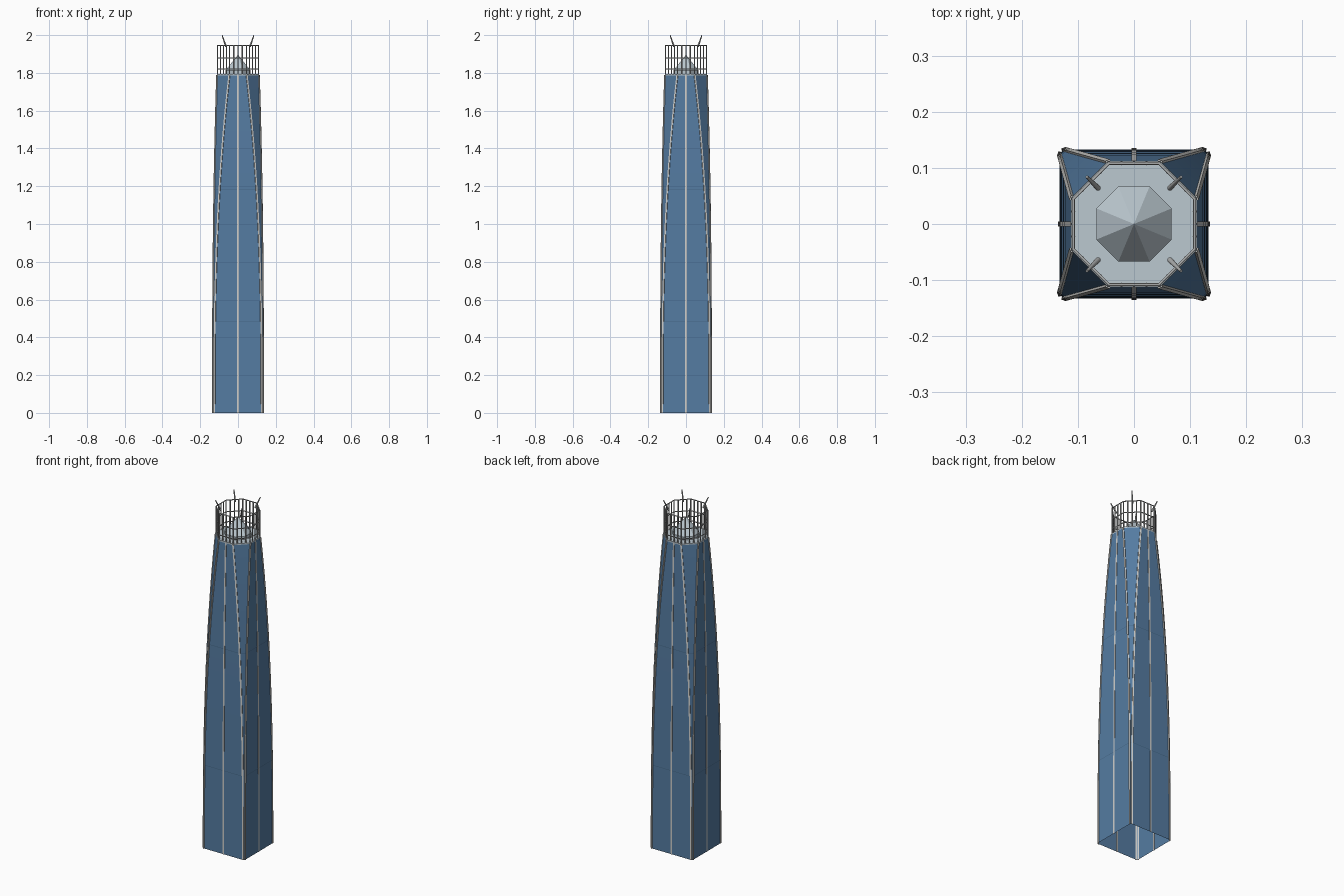
import bpy, bmesh, math
from mathutils import Vector

old = bpy.data.objects.get("Cube")
if old:
    bpy.data.objects.remove(old, do_unlink=True)

ROOF = 1.79
TOP = 1.945
UP = Vector((0, 0, 1))


def material(name, rgb):
    m = bpy.data.materials.new(name)
    m.use_nodes = True
    m.diffuse_color = (*rgb, 1)
    m.node_tree.nodes["Principled BSDF"].inputs["Base Color"].default_value = (*rgb, 1)
    return m


glass = material("blue glass", (0.09, 0.2, 0.36))
band_blue = material("deep blue band", (0.06, 0.14, 0.25))
silver = material("light silver", (0.62, 0.62, 0.6))
steel = material("mid steel", (0.4, 0.41, 0.41))
stone = material("pale roof", (0.5, 0.58, 0.63))


def section(z, grow=0.0):
    """Chamfered square plan of the tower at height z, counter-clockwise."""
    t = min(z / ROOF, 1) ** 2.6
    w = 0.133 - 0.022 * t + grow
    f = 0.125 - 0.079 * t + grow * 0.41
    return [Vector((x, y, z)) for x, y in
            ((f, -w), (w, -f), (w, f), (f, w), (-f, w), (-w, f), (-w, -f), (-f, -w))]


def loft(name, rings, mat, tip=None, roofed=True):
    """Skin a stack of rings, open below, closed above by a roof or a tip."""
    bm = bmesh.new()
    rows = [[bm.verts.new(p) for p in ring] for ring in rings]
    n = len(rows[0])
    for a, b in zip(rows, rows[1:]):
        for i in range(n):
            j = (i + 1) % n
            bm.faces.new((a[i], a[j], b[j], b[i]))
    if tip:
        apex = bm.verts.new(tip)
        for i in range(n):
            bm.faces.new((rows[-1][i], rows[-1][(i + 1) % n], apex))
    elif roofed:
        bm.faces.new(rows[-1])
    mesh = bpy.data.meshes.new(name)
    bm.to_mesh(mesh)
    bm.free()
    mesh.materials.append(mat)
    obj = bpy.data.objects.new(name, mesh)
    bpy.context.collection.objects.link(obj)


def strip(name, path, outward, half, proud, mat):
    """Flat fin following a wall path, poking through to the inside."""
    side = UP.cross(outward) * half
    out = outward * proud
    back = outward * -0.002
    loft(name, [[p - side + back, p - side + out, p + side + out, p + side + back][::-1]
                for p in path], mat)


def rods(name, paths, radius, mat, closed=False, taper=None):
    """Sweep a round bar along each path and join them in one mesh."""
    curve = bpy.data.curves.new(name, "CURVE")
    curve.dimensions = "3D"
    curve.bevel_depth = radius
    curve.bevel_resolution = 4
    curve.use_fill_caps = True
    for path in paths:
        s = curve.splines.new("POLY")
        s.points.add(len(path) - 1)
        for k, p in enumerate(path):
            s.points[k].co = (*p, 1)
            if taper:
                s.points[k].radius = taper[k]
        s.use_cyclic_u = closed
    curve.materials.append(mat)
    obj = bpy.data.objects.new(name, curve)
    bpy.context.collection.objects.link(obj)
    bpy.ops.object.select_all(action="DESELECT")
    obj.select_set(True)
    bpy.context.view_layer.objects.active = obj
    bpy.ops.object.convert(target="MESH")
    bpy.ops.object.shade_smooth_by_angle(angle=math.radians(40))


def octagon(r, z):
    """Regular octagon of flat-to-centre distance r."""
    c = r / math.cos(math.pi / 8)
    return [Vector((c * math.cos(a), c * math.sin(a), z))
            for a in ((k + 0.5) * math.pi / 4 for k in range(8))]


# Glass shaft, open underneath, its corners opening into an octagon
levels = [ROOF * k / 24 for k in range(25)]
loft("glass_tower", [section(z) for z in levels], glass)

# Hairline floor bands
for label, z in (("lower", 0.48), ("upper", 1.18)):
    loft(label + "_floor_band", [section(z, 0.0008), section(z + 0.003, 0.0008)],
         band_blue, roofed=False)

# Corner trims and centre mullions follow the curved walls
for i in range(8):
    angle = math.radians(-67.5 + 45 * i)
    strip(f"corner_trim_{i + 1}", [section(z)[i] for z in levels],
          Vector((math.cos(angle), math.sin(angle), 0)), 0.0042, 0.003, silver)
for i in range(0, 8, 2):
    angle = math.radians(-90 + 45 * i)
    strip(f"centre_mullion_{i // 2 + 1}",
          [(section(z)[i - 1] + section(z)[i]) / 2 for z in levels],
          Vector((math.cos(angle), math.sin(angle), 0)), 0.0045, 0.002, silver)

# Roof deck reaching the wall line
loft("roof_deck", [section(ROOF - 0.004, 0.001), section(ROOF + 0.003, 0.001)], stone)

# Faceted lantern on the roof
loft("roof_lantern", [octagon(0.067, ROOF), octagon(0.067, ROOF + 0.022)], stone,
     tip=(0, 0, 1.896))

# Open crown: rings and evenly spaced uprights
rods("crown_rings", [octagon(0.108, z) for z in (1.82, 1.878, TOP)], 0.0027, steel, closed=True)
plan = octagon(0.108, ROOF)
uprights = []
for i in range(8):
    for k in range(4):
        foot = plan[i].lerp(plan[(i + 1) % 8], k / 4)
        uprights.append([foot, foot + UP * (TOP - ROOF)])
rods("crown_uprights", uprights, 0.0034, steel)

# Outward leaning spikes over the four corners
spikes = [[Vector((sx * r, sy * r, z)) for r, z in ((0.064, 1.94), (0.084, 1.999))]
          for sx in (-1, 1) for sy in (-1, 1)]
rods("crown_spikes", spikes, 0.005, steel, taper=(1, 0.5))
